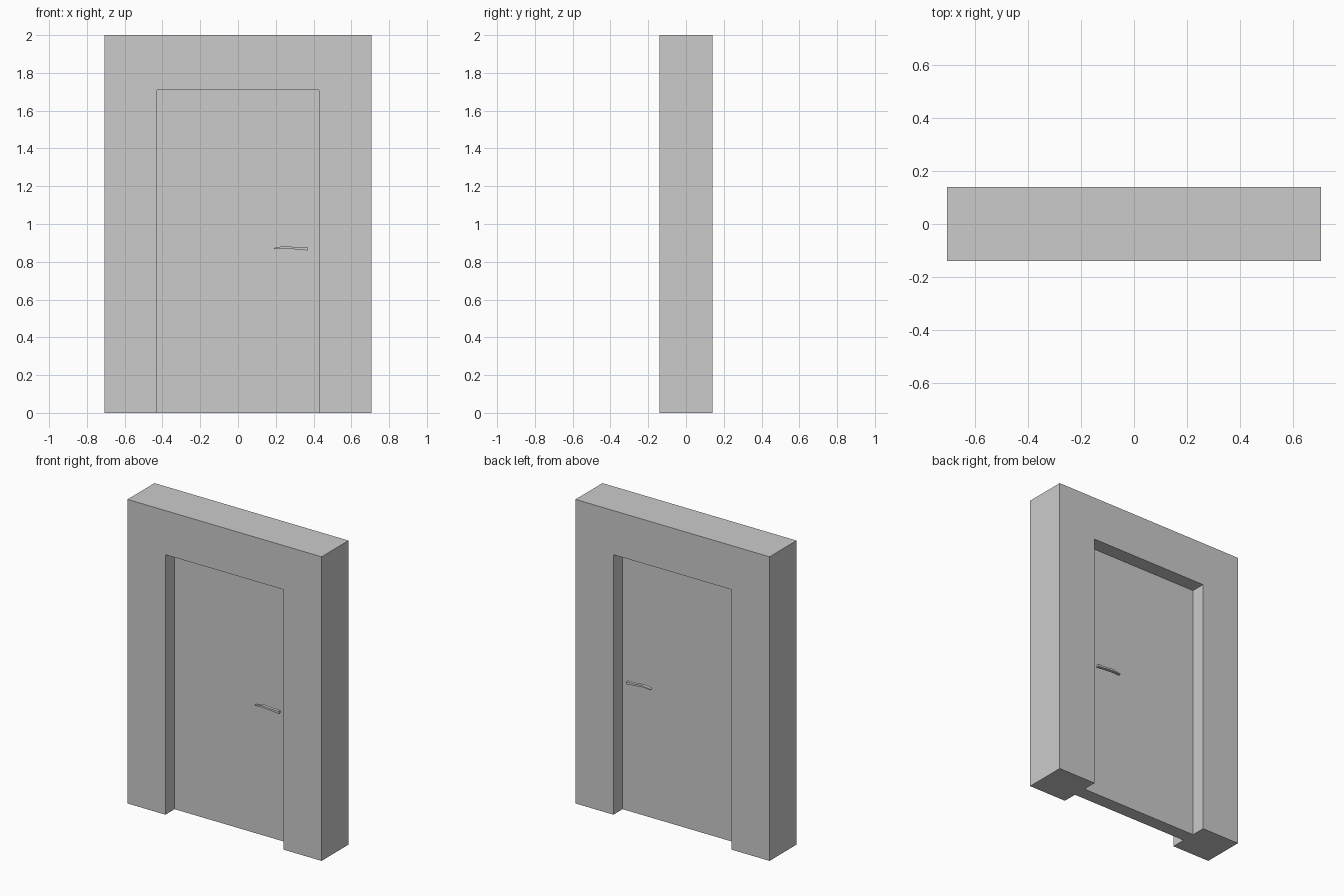
import bpy, bmesh

if "Cube" in bpy.data.objects:
    bpy.data.objects.remove(bpy.data.objects["Cube"])


def prism(name, outline, y0, y1):
    """Extrude an (x, z) outline from y0 to y1."""
    bm = bmesh.new()
    face = bm.faces.new([bm.verts.new((x, y0, z)) for x, z in outline])
    ext = bmesh.ops.extrude_face_region(bm, geom=[face])
    verts = [v for v in ext["geom"] if isinstance(v, bmesh.types.BMVert)]
    bmesh.ops.translate(bm, verts=verts, vec=(0, y1 - y0, 0))
    bmesh.ops.recalc_face_normals(bm, faces=bm.faces)
    mesh = bpy.data.meshes.new(name)
    bm.to_mesh(mesh)
    bm.free()
    obj = bpy.data.objects.new(name, mesh)
    bpy.context.collection.objects.link(obj)
    return obj


W, D, H = 0.706, 0.14, 2.0         # wall half width, half depth, height
OW, OH = 0.43, 1.71                # opening half width, height
T = 0.045                          # door half thickness

# Wall surround with doorway
prism("wall_frame", [(-W, 0), (-OW, 0), (-OW, OH), (OW, OH),
                     (OW, 0), (W, 0), (W, H), (-W, H)], -D, D)

# Recessed door leaf
prism("door_leaf", [(-OW, 0), (OW, 0), (OW, OH), (-OW, OH)], -T, T)

# Lever handles on both faces
lever = [(0.19, 0.868), (0.25, 0.871), (0.367, 0.860),
         (0.367, 0.877), (0.30, 0.878), (0.245, 0.884), (0.19, 0.873)]
for side, label in ((-1, "front"), (1, "back")):
    prism(label + "_handle", lever, side * 0.08, side * 0.10)
